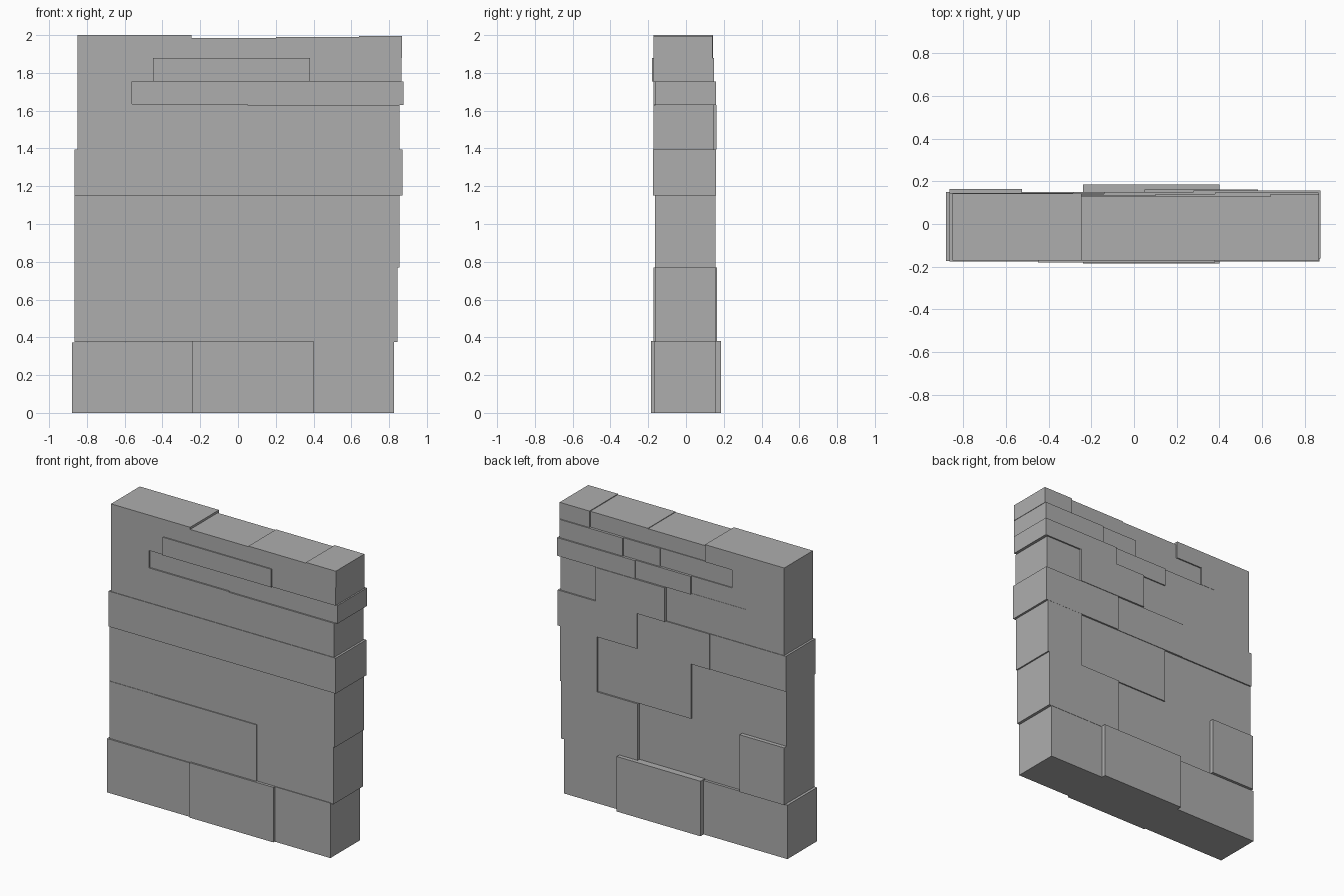
import bpy
import bmesh

# Remove the default cube only
default_cube = bpy.data.objects.get("Cube")
if default_cube:
    bpy.data.objects.remove(default_cube, do_unlink=True)

# One plain stone colour
stone_grey = bpy.data.materials.new("stone_grey")
stone_grey.use_nodes = True
colour = (0.42, 0.42, 0.42, 1)
stone_grey.diffuse_color = colour
shader = next(n for n in stone_grey.node_tree.nodes if n.type == 'BSDF_PRINCIPLED')
shader.inputs["Base Color"].default_value = colour


def add_stone(name, outline, front, back):
    """Extrude an outline in the x-z plane from the front face to the back face."""
    bm = bmesh.new()
    front_face = bm.faces.new([bm.verts.new((x, front, z)) for x, z in outline])
    result = bmesh.ops.extrude_face_region(bm, geom=[front_face], use_keep_orig=True)
    moved = [v for v in result["geom"] if isinstance(v, bmesh.types.BMVert)]
    bmesh.ops.translate(bm, verts=moved, vec=(0, back - front, 0))
    bmesh.ops.recalc_face_normals(bm, faces=bm.faces[:])
    mesh = bpy.data.meshes.new(name)
    bm.to_mesh(mesh)
    bm.free()
    mesh.materials.append(stone_grey)
    stone = bpy.data.objects.new(name, mesh)
    bpy.context.collection.objects.link(stone)
    return stone


def add_course(name, bottom, top, joints, fronts, backs, top_steps=None):
    """Lay a row of square stones between successive joints along x."""
    for i, (front, back) in enumerate(zip(fronts, backs)):
        left, right = joints[i], joints[i + 1]
        height = top + (top_steps[i] if top_steps else 0)
        outline = [(left, bottom), (right, bottom), (right, height), (left, height)]
        add_stone(f"{name}_stone_{i + 1}", outline, -front, back)


# Foot of the wall, with a thick middle stone
add_course("base_course", 0, .38, [-.88, -.24, .4, .825],
           fronts=[.174, .184, .17], backs=[.15, .185, .155],
           top_steps=[-.008, 0, 0])

# Lower courses
add_course("second_course", .375, .77, [-.865, -.525, .26, .845],
           fronts=[.168, .172, .165], backs=[.165, .137, .157])
add_course("third_course", .77, 1.15, [-.865, -.14, .57, .855],
           fronts=[.165, .165, .165], backs=[.137, .146, .157])

# Projecting band across the middle
add_course("middle_band", 1.15, 1.395, [-.865, -.285, .265, .87],
           fronts=[.176, .176, .176], backs=[.146, .15, .158])

# Stepped corner stone that climbs to the top of the wall
add_stone("stepped_corner_stone",
          [(-.85, 1.395), (.05, 1.395), (.05, 1.635), (-.56, 1.635), (-.56, 1.755),
           (-.45, 1.755), (-.45, 1.88), (-.245, 1.88), (-.245, 2), (-.85, 2)],
          front=-.172, back=.142)

# Upper courses, fitted against the steps of the corner stone
add_course("fifth_course", 1.395, 1.63, [.05, .58, .855],
           fronts=[.172, .172], backs=[.162, .148])
add_course("recessed_course", 1.63, 1.755, [-.56, -.14, .28, .875],
           fronts=[.162, .162, .162], backs=[.14, .15, .158])
add_course("seventh_course", 1.755, 1.88, [-.45, .1, .38, .865],
           fronts=[.18, .18, .172], backs=[.133, .14, .148])
add_course("top_course", 1.88, 1.985, [-.245, .2, .64, .868],
           fronts=[.172, .172, .172], backs=[.128, .13, .14],
           top_steps=[0, .004, .009])
